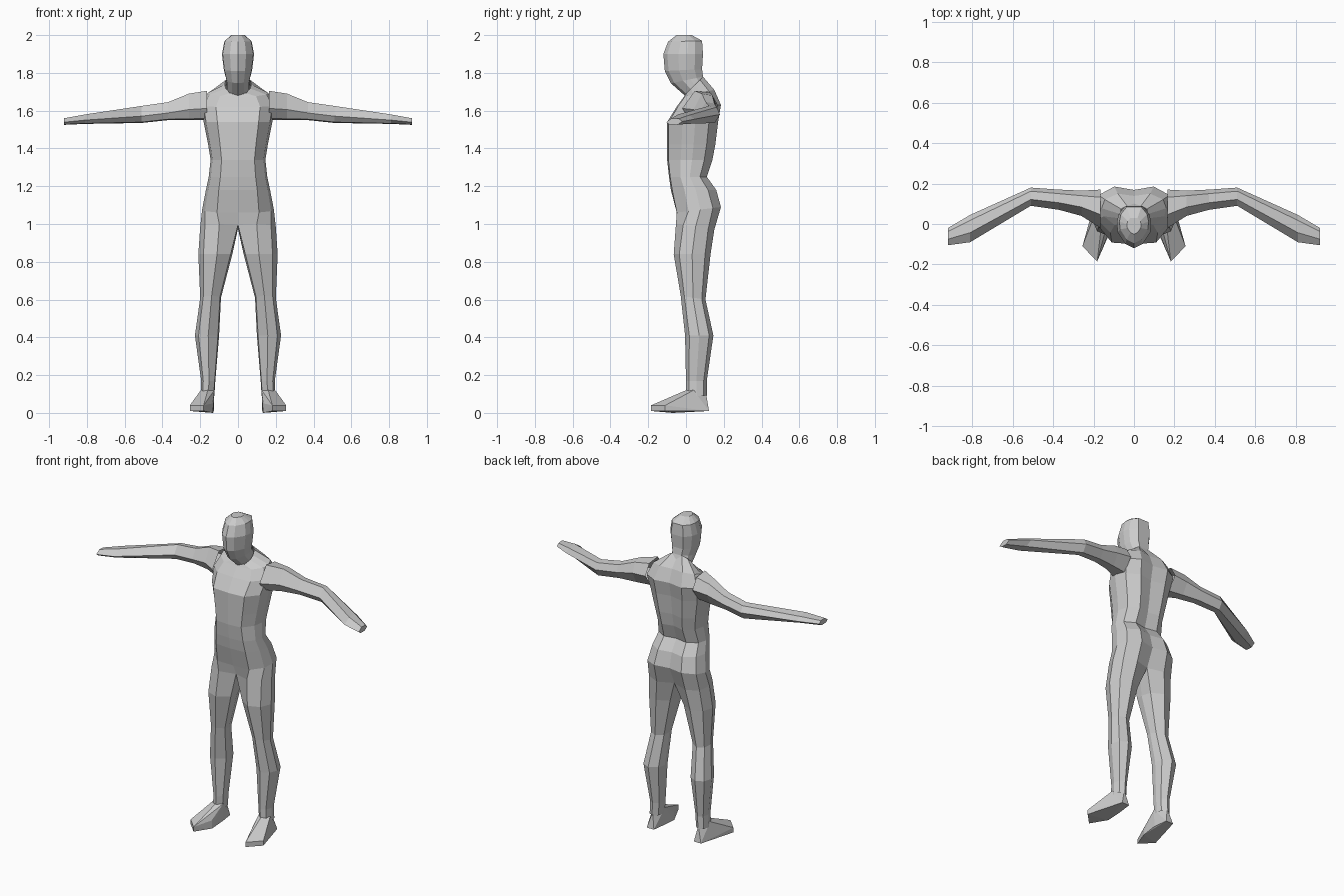
import bpy, bmesh

def lerp(a, b, t):
    return a + (b - a) * t

def finish(bm, name):
    """Drop faces on the centre plane, then mirror the half across x = 0."""
    inner = [f for f in bm.faces if all(abs(v.co.x) < 1e-4 for v in f.verts)]
    bmesh.ops.delete(bm, geom=inner, context='FACES')
    bmesh.ops.remove_doubles(bm, verts=bm.verts, dist=1e-4)
    bmesh.ops.recalc_face_normals(bm, faces=bm.faces)
    me = bpy.data.meshes.new(name)
    bm.to_mesh(me)
    bm.free()
    ob = bpy.data.objects.new(name, me)
    bpy.context.collection.objects.link(ob)
    mod = ob.modifiers.new("mirror", 'MIRROR')
    mod.merge_threshold = 0.001
    return ob

def loft(name, rings, cap=False):
    bm = bmesh.new()
    vs = [[bm.verts.new(p) for p in r] for r in rings]
    n = len(vs[0])
    for a, b in zip(vs, vs[1:]):
        for i in range(n):
            j = (i + 1) % n
            bm.faces.new((a[i], a[j], b[j], b[i]))
    if cap:
        bm.faces.new(vs[-1])
    return finish(bm, name)

# Cross-sections: (across from inner to outer, depth from front to back)
TORSO = [(0, 0), (.6, .03), (.93, .3), (1, .55), (.9, .82), (.5, 1), (0, .93), (0, .5)]
LEG = [(.05, .25), (.45, 0), (.85, .15), (1, .5), (.88, .85), (.5, 1), (.1, .8), (0, .5)]
FACE = [(0, 0), (.5, .1), (.95, .38), (1, .6), (.9, .8), (.5, 1), (0, 1), (0, .5)]

def ring(zf, zb, x0, x1, yf, yb, prof_a, prof_b, k):
    pts = []
    for (ua, va), (ub, vb) in zip(prof_a, prof_b):
        u, v = lerp(ua, ub, k), lerp(va, vb, k)
        if x0 == 0 and ua == 0:
            u = 0
        pts.append((lerp(x0, x1, u), lerp(yf, yb, v), lerp(zf, zb, v)))
    return pts

# Torso and legs: front z, back z, inner x, outer x, front y, back y, leg blend
body = [
    (1.69, 1.78, 0, .07, 0, .09, 0),
    (1.675, 1.71, 0, .16, -.01, .15, 0),
    (1.62, 1.63, 0, .195, -.05, .185, 0),
    (1.54, 1.54, 0, .182, -.10, .17, 0),
    (1.42, 1.42, 0, .158, -.10, .155, 0),
    (1.34, 1.34, 0, .145, -.10, .14, 0),
    (1.25, 1.25, 0, .155, -.09, .11, 0),
    (1.18, 1.18, 0, .17, -.08, .16, 0),
    (1.06, 1.09, 0, .19, -.055, .185, .1),
    (1.00, 0.97, 0, .20, -.055, .15, .7),
    (.84, .84, .03, .21, -.065, .13, 1),
    (.62, .60, .09, .20, -.028, .103, 1),
    (.41, .41, .10, .228, -.005, .145, 1),
    (.17, .17, .12, .195, 0, .11, 1),
    (.09, .09, .125, .198, 0, .11, 1),
]
loft("torso_and_legs", [ring(*r[:6], TORSO, LEG, r[6]) for r in body])

# Head and neck: front z, back z, half width, front y, back y
head = [
    (1.67, 1.73, .062, .005, .11),
    (1.745, 1.78, .062, -.08, .09),
    (1.81, 1.82, .075, -.112, .085),
    (1.90, 1.90, .085, -.12, .09),
    (1.965, 1.97, .072, -.095, .085),
    (2.0, 2.0, .035, -.05, .03),
]
loft("head", [ring(a, b, 0, w, f, k, FACE, FACE, 0) for a, b, w, f, k in head], cap=True)

# Arms: x, front y, back y, bottom z, top z
ARM = [(0, .4), (.35, 1), (.8, .93), (1, .5), (.7, 0), (.2, .05)]
arm = [
    (.165, -.02, .17, 1.55, 1.705),
    (.26, .04, .165, 1.55, 1.69),
    (.37, .07, .17, 1.55, 1.645),
    (.51, .09, .18, 1.535, 1.625),
    (.81, -.09, .045, 1.53, 1.58),
    (.92, -.105, -.02, 1.525, 1.56),
]
loft("arms", [[(x, lerp(f, b, u), lerp(lo, hi, v)) for u, v in ARM]
              for x, f, b, lo, hi in arm], cap=True)

# Feet: faceted wedges wrapped around heel, ankle and toes
foot = [
    (.125, .03, .12), (.16, 0, .12), (.197, .04, .12), (.16, .105, .11),
    (.14, .122, .01), (.19, .122, .01), (.128, .03, .01), (.132, -.07, 0),
    (.215, .03, .01), (.255, -.11, .01), (.182, -.185, .01), (.182, -.185, .04),
    (.255, -.11, .04), (.135, -.07, .05),
]
bm = bmesh.new()
for p in foot:
    bm.verts.new(p)
res = bmesh.ops.convex_hull(bm, input=bm.verts)
loose = [v for v in bm.verts if not v.link_faces]
bmesh.ops.delete(bm, geom=loose, context='VERTS')
finish(bm, "feet")
